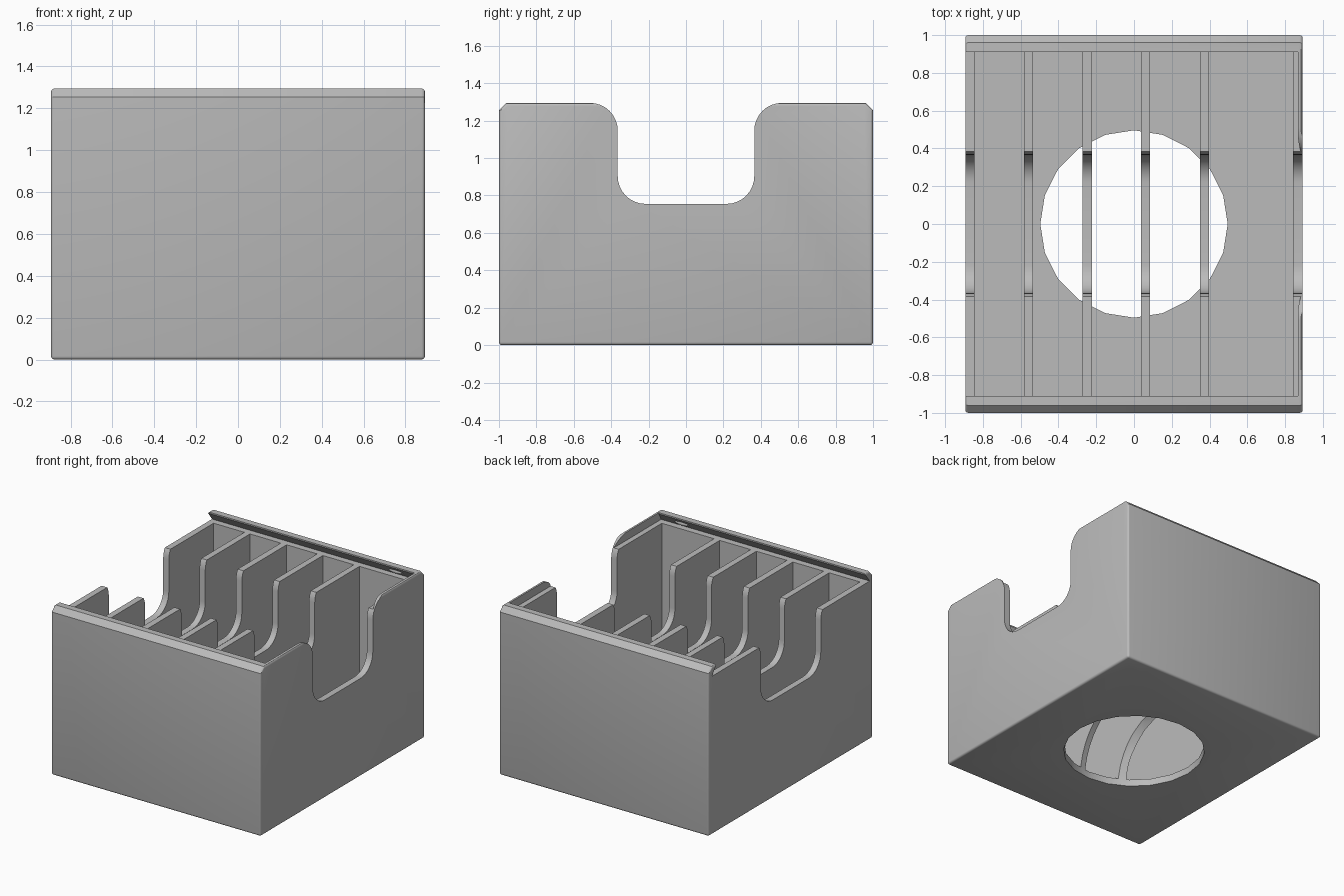
import bpy, bmesh, math

cube = bpy.data.objects.get("Cube")
if cube:
    bpy.data.objects.remove(cube, do_unlink=True)

W, H = 0.893, 1.295       # half width, height
INNER_Y = 0.91            # inside of front and back walls
FLOOR, LEDGE = 0.05, 1.22 # compartment floor, lid ledge

grey = bpy.data.materials.new("plain grey")
grey.use_nodes = True
grey.diffuse_color = (0.5, 0.5, 0.5, 1)
grey.node_tree.nodes["Principled BSDF"].inputs["Base Color"].default_value = grey.diffuse_color


def add_object(name, bm):
    bmesh.ops.recalc_face_normals(bm, faces=bm.faces[:])
    mesh = bpy.data.meshes.new(name)
    bm.to_mesh(mesh)
    bm.free()
    mesh.materials.append(grey)
    obj = bpy.data.objects.new(name, mesh)
    bpy.context.collection.objects.link(obj)
    return obj


def loft(name, rings):
    """Solid through matching rings of points, capped at both ends."""
    bm = bmesh.new()
    loops = [[bm.verts.new(p) for p in ring] for ring in rings]
    n = len(loops[0])
    for a, b in zip(loops, loops[1:]):
        for i in range(n):
            j = (i + 1) % n
            bm.faces.new((a[i], a[j], b[j], b[i]))
    bm.faces.new(loops[0])
    bm.faces.new(loops[-1])
    return add_object(name, bm)


def extrude_x(name, profile, x0, x1):
    return loft(name, [[(x, y, z) for y, z in profile] for x in (x0, x1)])


def rect(x0, x1, y, z):
    return [(x0, -y, z), (x1, -y, z), (x1, y, z), (x0, y, z)]


def arc(cy, cz, r, start, end, steps=8):
    for i in range(steps + 1):
        a = math.radians(start + (end - start) * i / steps)
        yield cy + r * math.cos(a), cz + r * math.sin(a)


# Outer block with chamfered long top edges
half = [(1, 0), (1, H - 0.04), (0.96, H)]
box = extrude_x("card_box", half + [(-y, z) for y, z in reversed(half)], -W, W)
bevel = box.modifiers.new("edges", "BEVEL")
bevel.width = 0.016
bevel.segments = 3
bevel.limit_method = 'ANGLE'
bevel.angle_limit = math.radians(60)

cutters = []

# Compartments between the walls and dividers
walls = [(-W, -0.845), (-0.583, -0.535), (-0.273, -0.223),
         (0.038, 0.086), (0.35, 0.398), (0.843, W)]
for (_, x0), (x1, _) in zip(walls, walls[1:]):
    cutters.append(loft("compartment_cutter",
                        [rect(x0, x1, INNER_Y, z) for z in (FLOOR, LEDGE + 0.03)]))

# Dovetail lid slot, open at one end
cutters.append(loft("lid_slot_cutter", [
    rect(-1, 0.884, 0.96, LEDGE),
    rect(-1, 0.868, INNER_Y, H - 0.01),
    rect(-1, 0.868, INNER_Y, H + 0.1)]))

# Rounded finger notch through every wall and divider
NY, NZ, R = 0.365, 0.755, 0.148
side = list(arc(NY - R, NZ + R, R, -90, 0)) + list(arc(NY + R, H - R, R, 180, 90))
side.append((NY + R, H + 0.1))
cutters.append(extrude_x("finger_notch_cutter",
                         side + [(-y, z) for y, z in reversed(side)], -1.1, 1.1))

# Push-out dome through the floor, arching under the dividers
bm = bmesh.new()
bmesh.ops.create_uvsphere(bm, u_segments=20, v_segments=20, radius=0.5)
cutters.append(add_object("floor_dome_cutter", bm))

for cutter in cutters:
    cutter.hide_render = True
    mod = box.modifiers.new("cut", "BOOLEAN")
    mod.operation = 'DIFFERENCE'
    mod.solver = 'EXACT'
    mod.object = cutter

# Bake the cuts, then drop the cutters
bpy.context.view_layer.update()
graph = bpy.context.evaluated_depsgraph_get()
baked = bpy.data.meshes.new_from_object(box.evaluated_get(graph))
box.modifiers.clear()
box.data = baked
for cutter in cutters:
    bpy.data.objects.remove(cutter, do_unlink=True)

# Small detent bumps inside the lid slot
bumps = []
for name, s in (("front_detent", -1), ("back_detent", 1)):
    bm = bmesh.new()
    bmesh.ops.create_uvsphere(bm, u_segments=16, v_segments=8, radius=1)
    bmesh.ops.scale(bm, vec=(0.06, 0.014, 0.016), verts=bm.verts[:])
    bmesh.ops.translate(bm, vec=(0.69, s * 0.937, LEDGE + 0.03), verts=bm.verts[:])
    bumps.append(add_object(name, bm))

bpy.ops.object.select_all(action='DESELECT')
for obj in [box] + bumps:
    obj.select_set(True)
bpy.context.view_layer.objects.active = box
bpy.ops.object.shade_smooth_by_angle(angle=math.radians(30))
